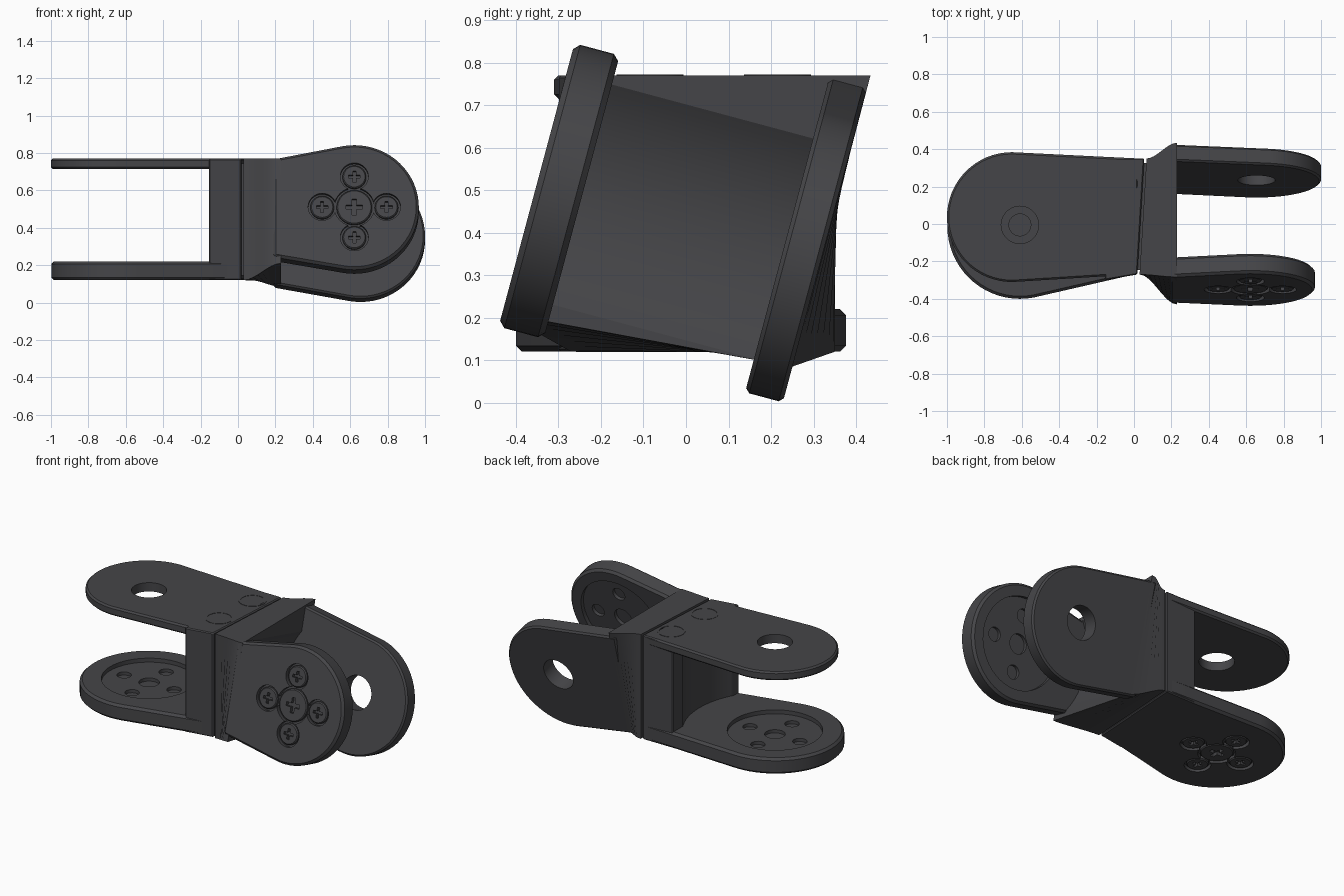
import bpy, bmesh
from math import sin, cos, pi, radians
from mathutils import Matrix, Vector
from mathutils.geometry import convex_hull_2d

if "Cube" in bpy.data.objects:
    bpy.data.objects.remove(bpy.data.objects["Cube"])

mat = bpy.data.materials.new("dark_plastic")
mat.diffuse_color = (0.06, 0.06, 0.065, 1)
mat.use_nodes = True
mat.node_tree.nodes["Principled BSDF"].inputs["Base Color"].default_value = mat.diffuse_color


def circle(cx, cy, r, n=48):
    return [(cx + r * cos(2 * pi * i / n), cy + r * sin(2 * pi * i / n)) for i in range(n)]


def rect(cx, cy, hx, hy):
    return [(cx - hx, cy - hy), (cx + hx, cy - hy), (cx + hx, cy + hy), (cx - hx, cy + hy)]


def hull(pts):
    return [pts[i] for i in convex_hull_2d([Vector(p) for p in pts])]


def loft(name, rings):
    """Closed solid through rings of 3D points."""
    bm = bmesh.new()
    vs = [[bm.verts.new(p) for p in r] for r in rings]
    n = len(rings[0])
    for a, b in zip(vs, vs[1:]):
        for i in range(n):
            j = (i + 1) % n
            bm.faces.new((a[i], a[j], b[j], b[i]))
    bm.faces.new(vs[0])
    bm.faces.new(vs[-1])
    bmesh.ops.recalc_face_normals(bm, faces=bm.faces)
    me = bpy.data.meshes.new(name)
    bm.to_mesh(me)
    bm.free()
    me.materials.append(mat)
    ob = bpy.data.objects.new(name, me)
    bpy.context.collection.objects.link(ob)
    return ob


def prism(name, pts, w0, w1, M):
    return loft(name, [[M @ Vector((x, y, w)) for x, y in pts] for w in (w0, w1)])


def finish(ob, cutters=(), bevel=0.0):
    """Bevel, cut, bake and shade an object."""
    if bevel:
        m = ob.modifiers.new("bevel", "BEVEL")
        m.width, m.segments, m.limit_method = bevel, 1, "ANGLE"
    for c in cutters:
        c.hide_render = True
        m = ob.modifiers.new("cut", "BOOLEAN")
        m.operation, m.object, m.solver = "DIFFERENCE", c, "EXACT"
    dg = bpy.context.evaluated_depsgraph_get()
    me = bpy.data.meshes.new_from_object(ob.evaluated_get(dg))
    ob.modifiers.clear()
    ob.data = me
    for c in cutters:
        bpy.data.objects.remove(c)
    bpy.ops.object.select_all(action="DESELECT")
    ob.select_set(True)
    bpy.context.view_layer.objects.active = ob
    bpy.ops.object.shade_smooth_by_angle(angle=radians(30))


def screw(name, x, u, r, w, M):
    """Flush cross-head screw, head facing +w."""
    head = prism(name, circle(x, u, r - 0.012, 32), w - 0.05, w - 0.004, M)
    L, t = r * 0.42, r * 0.11
    cross = [prism("slot", rect(x, u, *h), w - 0.03, w + 0.02, M) for h in ((L, t), (t, L))]
    finish(head, cross, 0.006)


def screw_spots(cx, cu):
    return [(cx, cu, 0.107)] + [(cx + dx, cu + du, 0.075) for dx, du in
                                ((0.172, 0), (-0.172, 0), (0, 0.168), (0, -0.168))]


def screw_plate(name, outline, cx, cu, w0, w1, M):
    """Thick plate: screws outside, horn recess with holes inside."""
    plate = prism(name, hull(outline), w0, w1, M)
    cut = [prism("recess", circle(cx, cu, 0.27), w0 - 0.05, w0 + 0.025, M)]
    for x, u, r in screw_spots(cx, cu):
        cut.append(prism("seat", circle(x, u, r, 32), w1 - 0.025, w1 + 0.05, M))
        cut.append(prism("pilot", circle(x, u, r * 0.55, 24), w0 - 0.03, w0 + 0.045, M))
    finish(plate, cut, 0.014)
    for x, u, r in screw_spots(cx, cu):
        screw(name + "_screw", x, u, r, w1, M)


def hole_plate(name, outline, cx, cu, w0, w1, M, seats=()):
    plate = prism(name, hull(outline), w0, w1, M)
    cut = [prism("hole", circle(cx, cu, 0.1), w0 - 0.05, w1 + 0.05, M)]
    finish(plate, cut, 0.01)


# Local frames: columns are x, u (across the plate) and w (out of the screw plate)
s, c = sin(radians(15)), cos(radians(15))
LEFT = Matrix(((1, 0, 0, 0), (0, -1, 0, 0), (0, 0, -1, 0.4675), (0, 0, 0, 1)))
RIGHT = Matrix(((1, 0, 0, 0), (0, s, -c, 0), (0, c, s, 0.445), (0, 0, 0, 1)))

# Left fork plates (horizontal)
root = [(0.0, 0.27), (0.03, -0.35)]
screw_plate("lower_plate", circle(-0.61, 0.012, 0.388, 64) + [(-0.68, 0.392)] + root,
            -0.61, 0.005, 0.2475, 0.3475, LEFT)
hole_plate("upper_plate", circle(-0.653, -0.037, 0.347, 64) + root,
           -0.61, 0.005, -0.3025, -0.2475, LEFT)

# Right fork plates (tilted 15 degrees)
screw_plate("front_plate", circle(0.622, -0.026, 0.345, 64) + [(0.19, 0.24), (0.19, -0.3)],
            0.622, -0.026, 0.247, 0.357, RIGHT)
hole_plate("rear_plate", circle(0.655, -0.025, 0.345, 64) + [(0.19, 0.4), (0.19, -0.29)],
           0.655, -0.005, -0.335, -0.243, RIGHT)


# Blocks joining the plates, meeting at a slanted seam
def seam(off):
    return [Vector((0.04 + off + 0.06 * y, y, z)) for y, z in rect(0.04, 0.445, 0.31, 0.325)]


# Left block: straight, hollowed by a cylinder around the hinge axis
end = [Vector((-0.155, y, z)) for y, z in rect(0.025, 0.445, 0.325, 0.325)]
left_block = loft("left_block", [seam(-0.006), end])
cut = [prism("hollow", circle(-0.61, 0, 0.52, 96), -0.2475, 0.2475, LEFT)]
spots = ((-0.05, -0.215, 0.075), (-0.07, 0.085, 0.075))
for x, u, r in spots:
    cut.append(prism("seat", circle(x, u, r, 32), -0.3275 + 0.05, -0.36, LEFT))
    cut.append(prism("pin_hole", circle(x, u, 0.02, 16), 0.3, 0.4, LEFT))
finish(left_block, cut, 0.006)

# Screws on the top of the left block
TOP = Matrix.Translation((0, 0, 0.77))
for x, u, r in spots:
    screw("top_screw", x, -u, r, 0.003, TOP)
    # raised ring around the head, flush with the plate
    rim = prism("top_screw_rim", circle(x, -u, r + 0.004, 32), -0.05, 0.002, TOP)
    finish(rim, [prism("bore", circle(x, -u, r - 0.006, 32), -0.1, 0.05, TOP)])

# Right block: flares smoothly from the upright seam to the tilted fork
end = [Vector((0.23, y, z)) for y, z in ((-0.43, 0.21), (0.25, 0.085), (0.434, 0.77), (-0.283, 0.77))]
start = seam(0.006)
rings = []
for i in range(9):
    t = i / 8
    k = t * t * (3 - 2 * t)
    rings.append([Vector((a.x + (b.x - a.x) * t, a.y + (b.y - a.y) * k, a.z + (b.z - a.z) * k))
                  for a, b in zip(start, end)])
right_block = loft("right_block", rings)
finish(right_block, [prism("hollow", circle(0.64, -0.02, 0.49, 96), -0.243, 0.247, RIGHT)])

# Core bridging the seam groove
core = [[Vector((x, y, z)) for y, z in rect(0.04, 0.445, 0.285, 0.3)] for x in (-0.01, 0.08)]
finish(loft("seam_core", core))
